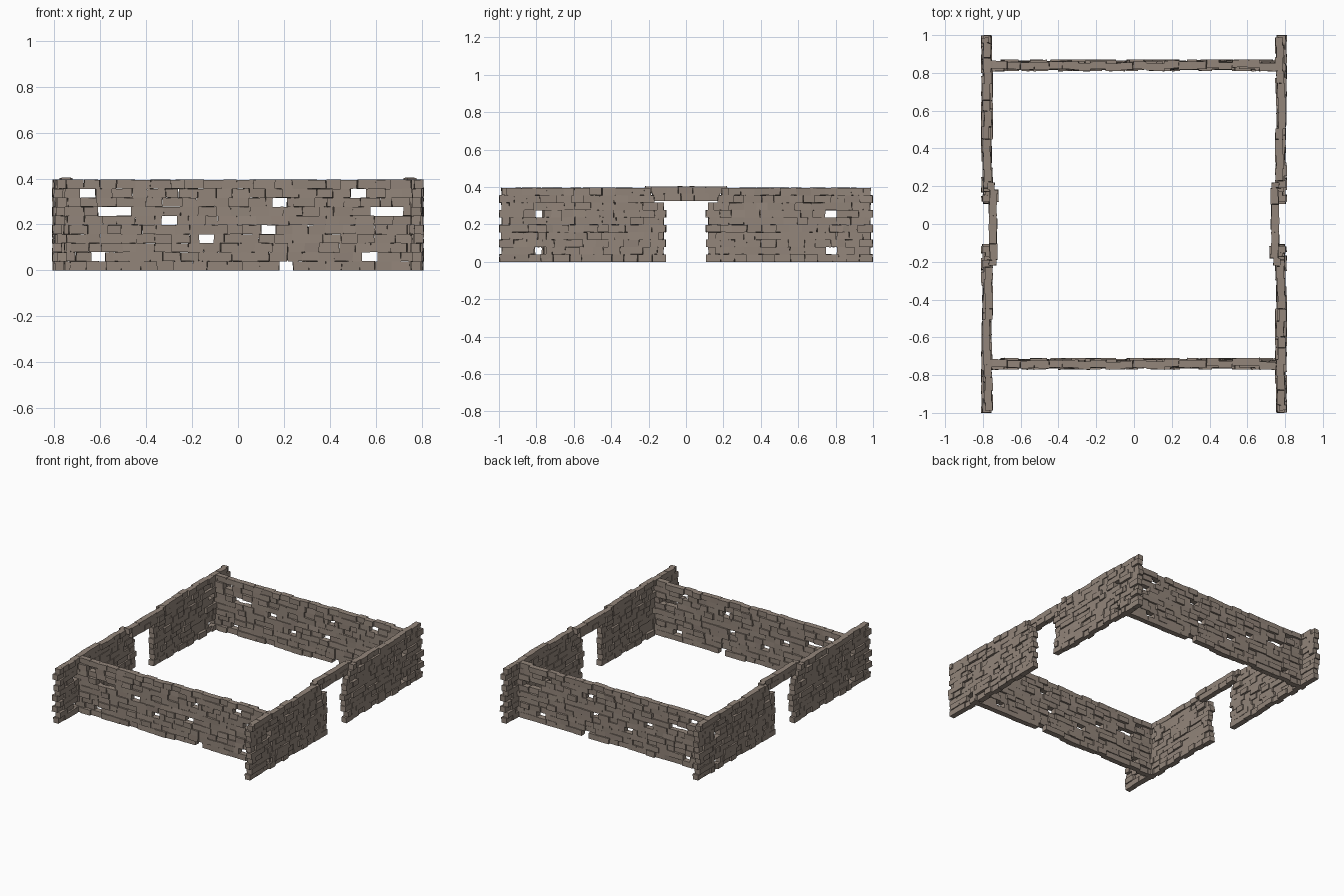
import bpy, bmesh, math, random
from mathutils import Vector

if "Cube" in bpy.data.objects:
    bpy.data.objects.remove(bpy.data.objects["Cube"])

random.seed(7)
ROW = 0.0395      # course height
DEPTH = 0.040     # brick thickness
BRICK = 0.074     # average brick length

mat = bpy.data.materials.new("weathered_brick")
mat.diffuse_color = (0.29, 0.235, 0.195, 1)
mat.use_nodes = True
mat.node_tree.nodes["Principled BSDF"].inputs["Base Color"].default_value = mat.diffuse_color


def brick(bm, x0, x1, y, z0, z1):
    """One rough, slightly skewed block."""
    j = lambda a: random.uniform(-a, a)
    v = []
    for z in (z0, z1):
        for px, py in ((x0, -1), (x1, -1), (x1, 1), (x0, 1)):
            dz = 0 if z < 0.001 else j(0.0015)
            v.append(bm.verts.new((px + j(0.003), y + py * DEPTH / 2 + j(0.002), z + dz)))
    for f in ((3, 2, 1, 0), (4, 5, 6, 7), (0, 1, 5, 4), (1, 2, 6, 5), (2, 3, 7, 6), (3, 0, 4, 7)):
        bm.faces.new([v[i] for i in f])


def run(bm, a, b, odd, z0, z1, y=0.0):
    """A run of bricks from a to b, starting with a half brick on odd courses."""
    n = max(1, round((b - a) / BRICK))
    step = (b - a) / n
    joints = [a + i * step for i in range(n + 1)]
    if odd and n > 2:
        joints = [a] + [q + step / 2 for q in joints[:-1]] + [b]
    joints = [joints[0]] + [q + random.uniform(-.012, .012) for q in joints[1:-1]] + [joints[-1]]
    for p, q in zip(joints, joints[1:]):
        push = random.choice((0, 0, 0.004, -0.004, 0.010, -0.010))
        brick(bm, p, q, y + push, z0, z1)


def course(bm, a, b, row, holes):
    """One course of a wall, interrupted by missing bricks."""
    start = a
    for h0, h1 in sorted(holes):
        run(bm, start, h0, row % 2, row * ROW, (row + 1) * ROW)
        start = h1
    run(bm, start, b, row % 2, row * ROW, (row + 1) * ROW)


def finish(bm, name):
    me = bpy.data.meshes.new(name)
    bm.to_mesh(me)
    bm.free()
    me.materials.append(mat)
    return me


def place(name, me, loc, turn=0.0):
    ob = bpy.data.objects.new(name, me)
    ob.location = loc
    ob.rotation_euler.z = turn
    bpy.context.collection.objects.link(ob)


# Long cross walls: missing bricks by course
holes = {0: [(.18, .24)], 1: [(-.64, -.58), (.54, .61)], 3: [(-.17, -.105)],
         4: [(.10, .165)], 5: [(-.33, -.265)], 6: [(-.61, -.465), (.575, .72)],
         7: [(.15, .215)], 8: [(-.69, -.62), (.49, .56)]}
bm = bmesh.new()
for r in range(10):
    e = 0.788 if r % 2 else 0.803
    course(bm, -e, e, r, holes.get(r, []))
cross = finish(bm, "cross_wall")
place("front_wall", cross, (0, -0.74, 0))
place("back_wall", cross, (0, 0.84, 0))

# Side walls: two panels with toothed ends either side of the doorway
side_holes = {1: [.745, -.812], 6: [.745, -.805]}
bm = bmesh.new()
for r in range(10):
    end = 0.998 if r % 2 == 0 else 0.986
    jamb = 0.108 if r % 2 == 0 else 0.12
    if r >= 8:
        jamb = 0.17 if r == 8 else 0.19
    gaps = [(h, h + .063) for h in side_holes.get(r, [])]
    course(bm, -end, -jamb, r, [g for g in gaps if g[0] < 0])
    course(bm, jamb, end, r, [g for g in gaps if g[0] > 0])
for v in bm.verts:
    v.co.x = max(-1, min(1, v.co.x))
side = finish(bm, "side_wall")

# Lintel: two courses set inward over the doorway
bm = bmesh.new()
run(bm, -0.18, 0.18, 0, 0.325, 0.365)
run(bm, -0.22, 0.22, 1, 0.365, 0.403)
lintel = finish(bm, "lintel")

for label, s in (("right", 1), ("left", -1)):
    turn = s * math.pi / 2
    place(label + "_wall", side, (s * 0.778, 0, 0), turn)
    place(label + "_door_lintel", lintel, (s * 0.748, 0, 0), turn)
